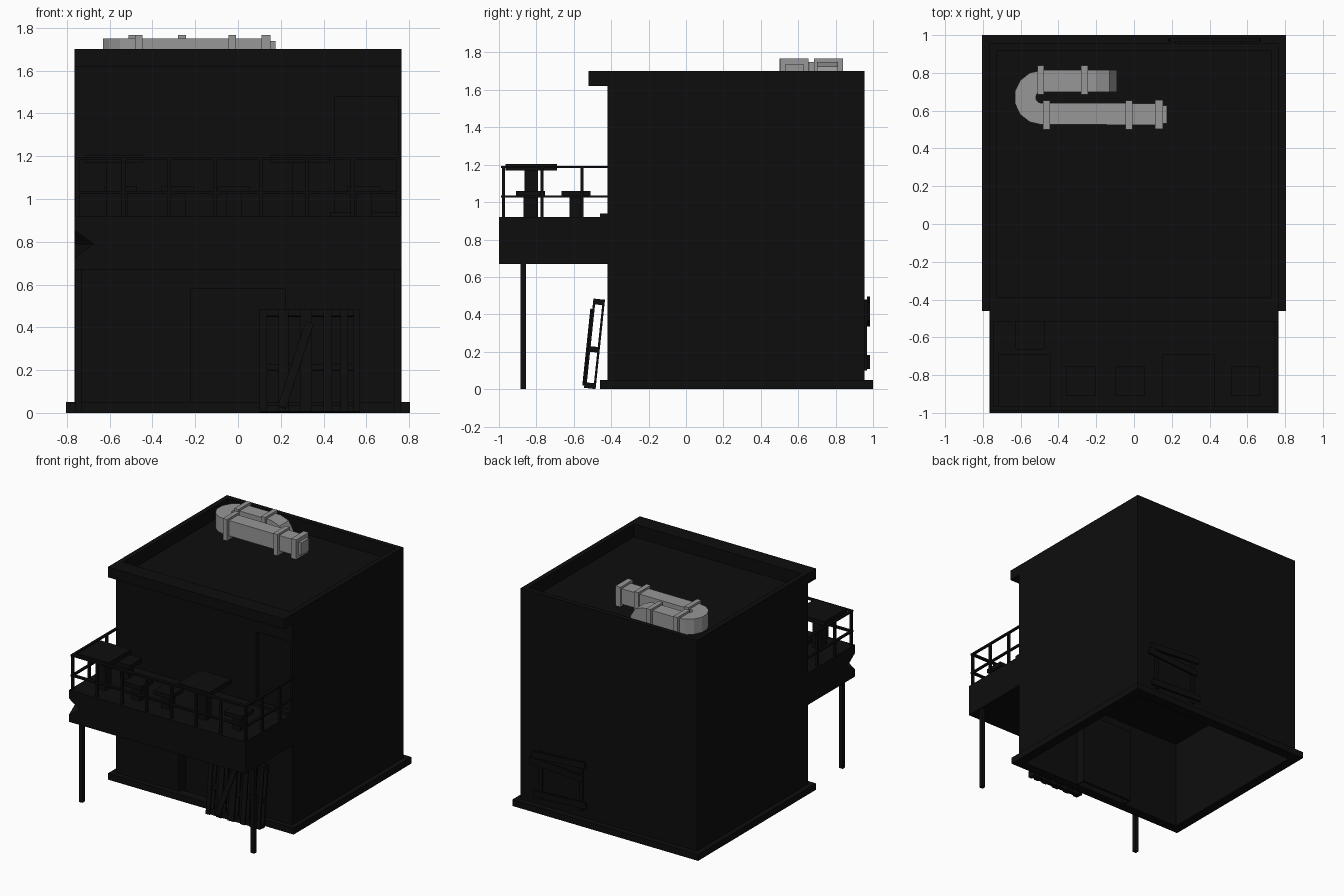
import bpy, bmesh, math
from mathutils import Matrix

if "Cube" in bpy.data.objects:
    bpy.data.objects.remove(bpy.data.objects["Cube"])


def material(name, c):
    m = bpy.data.materials.new(name)
    m.diffuse_color = (c, c, c, 1)
    m.use_nodes = True
    m.node_tree.nodes["Principled BSDF"].inputs["Base Color"].default_value = m.diffuse_color
    return m


BLACK = material("soot_black", 0.004)
GREY = material("duct_grey", 0.31)


def finish(name, bm, mat):
    bmesh.ops.recalc_face_normals(bm, faces=bm.faces)
    me = bpy.data.meshes.new(name)
    bm.to_mesh(me)
    bm.free()
    me.materials.append(mat)
    ob = bpy.data.objects.new(name, me)
    bpy.context.collection.objects.link(ob)
    return ob


def boxes(name, items, mat=BLACK, matrix=None):
    """One object from boxes given as (x0, x1, y0, y1, z0, z1)."""
    bm = bmesh.new()
    for x0, x1, y0, y1, z0, z1 in items:
        t = Matrix.Translation(((x0 + x1) / 2, (y0 + y1) / 2, (z0 + z1) / 2))
        s = Matrix.Diagonal((x1 - x0, y1 - y0, z1 - z0, 1))
        bmesh.ops.create_cube(bm, size=1, matrix=t @ s)
    if matrix:
        bm.transform(matrix)
    return finish(name, bm, mat)


def cut(ob, item, matrix=None):
    cutter = boxes("cutter", [item], BLACK, matrix)
    cutter.hide_render = True
    mod = ob.modifiers.new("cut", 'BOOLEAN')
    mod.operation, mod.solver, mod.object = 'DIFFERENCE', 'EXACT', cutter
    bpy.context.view_layer.objects.active = ob
    bpy.ops.object.modifier_apply(modifier=mod.name)
    bpy.data.objects.remove(cutter)


def chip(ob, x, y, z, r):
    """Wedge-shaped bite out of a vertical corner."""
    rot = Matrix.Rotation(math.radians(45), 4, 'Z') @ Matrix.Rotation(math.radians(45), 4, 'X')
    if x * y < 0:
        rot = Matrix.Rotation(math.radians(90), 4, 'Z') @ rot
    cut(ob, (-.3, .3, -r, r, -r, r), Matrix.Translation((x, y, z)) @ rot)


# Main block: open below, sunken roof, two door recesses
body = boxes("building", [(-.765, .765, -.42, .955, 0, 1.7)])
cut(body, (-.725, .725, -.39, .915, 1.6, 1.8))
cut(body, (-.73, .73, -.385, .92, -.1, .7))
cut(body, (-.22, .22, -.6, -.2, -.1, .58))
cut(body, (.45, .75, -.6, -.39, .92, 1.48))
boxes("roof_overhang", [(-.765, .765, -.52, -.42, 1.62, 1.7)])

# Ground door set back in its own alcove
boxes("door_alcove", [(-.23, .23, -.33, -.31, 0, .59), (-.23, -.22, -.385, -.33, 0, .59),
                      (.22, .23, -.385, -.33, 0, .59), (-.22, .22, -.385, -.33, .58, .59)])
boxes("upper_door_step", [(.43, .765, -.46, -.42, .92, .94)])

# Plinth ring around the foot
boxes("plinth", [(-.805, .805, -.46, -.385, 0, .05), (-.805, .805, .92, 1, 0, .05),
                 (-.805, -.73, -.385, .92, 0, .05), (.73, .805, -.385, .92, 0, .05)])
chip(body, -.765, .955, .2, .045)

# Balcony and its posts
balcony = boxes("balcony", [(-.765, .765, -1, -.42, .67, .92)])
chip(balcony, -.765, -1, .79, .045)
boxes("balcony_posts", [(s * .745 - .015, s * .745 + .015, -.885, -.855, 0, .67) for s in (-1, 1)])

# Railing: uprights, top rail, middle rail
rail = []
for i in range(8):
    x = -.75 + i * 1.5 / 7
    rail.append((x - .009, x + .009, -.985, -.967, .92, 1.19))
for s in (-1, 1):
    x = s * .75
    for y in (-.77, -.556):
        rail.append((x - .009, x + .009, y - .009, y + .009, .92, 1.19))
    for z in (1.03, 1.188):
        rail.append((x - .01, x + .01, -.98, -.42, z - .006, z + .006))
for z in (1.03, 1.188):
    rail.append((-.76, .76, -.99, -.965, z - .006, z + .006))
boxes("railing", rail)


# Tables and stools on the balcony
def pedestal(name, x, y, top, half, leg, thick):
    boxes(name, [(x - half, x + half, y - half, y + half, top - thick, top),
                 (x - leg, x + leg, y - leg, y + leg, .92, top - thick)])


for x in (-.58, .29):
    pedestal("table", x, -.828, 1.205, .138, .036, .035)
for x, y in ((-.28, -.832), (-.02, -.832), (.59, -.832), (-.55, -.588)):
    pedestal("stool", x, y, 1.06, .077, .036, .032)

# Pallets leaning by the front door
lean = Matrix.Translation((0, -.545, .007)) @ Matrix.Rotation(math.radians(-6), 4, 'X')
parts = []
for x0, x1 in ((.10, .135), (.19, .235), (.29, .345), (.40, .44), (.48, .515), (.54, .57)):
    parts += [(x0, x1, 0, .012, 0, .48), (x0, x1, .05, .062, 0, .48)]
for z in (0, .195, .45):
    parts.append((.10, .57, .012, .05, z, z + .03))
boxes("leaning_pallet", parts, BLACK, lean)
brace = (Matrix.Translation((.27, -.527, .225)) @ Matrix.Rotation(math.radians(-6), 4, 'X')
         @ Matrix.Rotation(math.radians(18), 4, 'Y'))
boxes("pallet_brace", [(-.02, .02, -.006, .006, -.21, .21)], BLACK, brace)

# Boarded opening on the back wall
boxes("back_window_frame", [(.22, .25, .955, .968, .1, .48), (.57, .60, .955, .968, .1, .48)])
for z, tilt, x in ((.455, 4, .42), (.375, -4, .44), (.145, 3, .41)):
    m = Matrix.Translation((x, .975, z)) @ Matrix.Rotation(math.radians(tilt), 4, 'Y')
    boxes("back_board", [(-.23, .23, -.008, .008, -.025, .025)], BLACK, m)

# Roof duct: square section swept along a U-bend
path = [(.13, .582, 0, -1)]
for i in range(8):
    a = math.pi * (1.5 - i / 7)
    c, s = math.cos(a), math.sin(a)
    path.append((-.49 + .087 * c, .67 + .087 * s, c, s))
path.append((-.2, .757, 0, 1))
bm = bmesh.new()
rings = []
for x, y, nx, ny in path:
    rings.append([bm.verts.new((x + nx * d, y + ny * d, z))
                  for d, z in ((-.057, 1.63), (.057, 1.63), (.057, 1.75), (-.057, 1.75))])
for a, b in zip(rings, rings[1:]):
    for k in range(4):
        bm.faces.new((a[k], a[(k + 1) % 4], b[(k + 1) % 4], b[k]))
bm.faces.new(rings[0])
bm.faces.new(rings[-1])
finish("roof_duct", bm, GREY)

# Elbow turning down into the roof
bm = bmesh.new()
profile = [(-.2, 1.6), (-.2, 1.75), (-.13, 1.725), (-.09, 1.66), (-.09, 1.6)]
face = bm.faces.new([bm.verts.new((x, .7, z)) for x, z in profile])
out = bmesh.ops.extrude_face_region(bm, geom=[face])
bmesh.ops.translate(bm, vec=(0, .114, 0),
                    verts=[v for v in out["geom"] if isinstance(v, bmesh.types.BMVert)])
finish("duct_elbow", bm, GREY)

# Clamps with feet, end flange and outlet
clamps = []
for x, y in ((-.494, .762), (-.262, .762), (-.464, .578), (-.027, .578)):
    clamps.append((x - .018, x + .018, y - .077, y + .077, 1.6, 1.767))
boxes("duct_clamps", clamps, GREY)
boxes("duct_outlet", [(.11, .153, .502, .656, 1.612, 1.767),
                      (.153, .175, .532, .628, 1.64, 1.738)], GREY)
